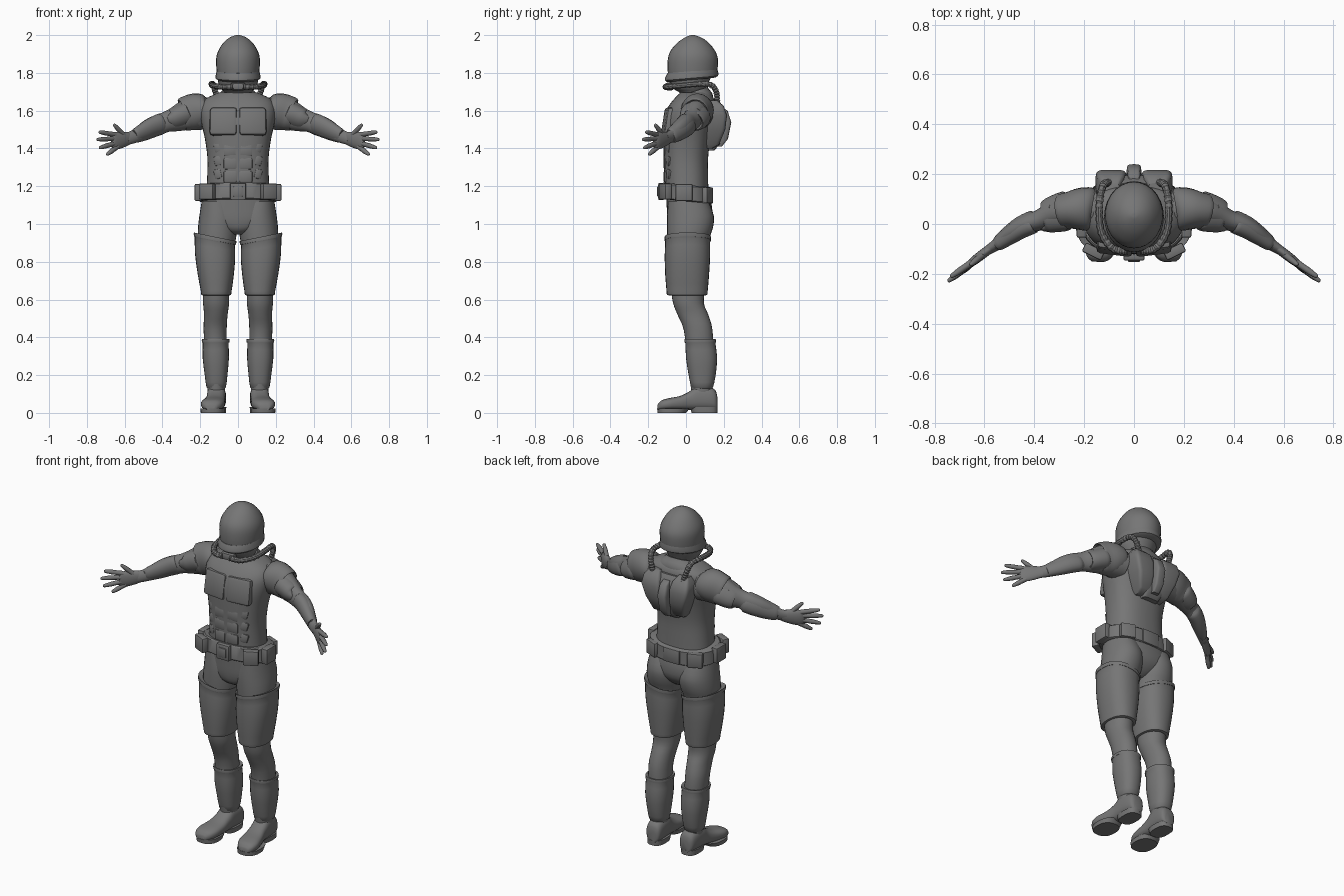
import bpy, bmesh, math
from mathutils import Vector, Matrix, Euler

suit = bpy.data.materials.new("dark_suit")
suit.diffuse_color = (.18, .18, .18, 1)


def finish(name, bm, mirror, angle=40):
    bmesh.ops.recalc_face_normals(bm, faces=bm.faces)
    me = bpy.data.meshes.new(name)
    bm.to_mesh(me)
    bm.free()
    me.materials.append(suit)
    ob = bpy.data.objects.new(name, me)
    bpy.context.collection.objects.link(ob)
    bpy.ops.object.select_all(action='DESELECT')
    ob.select_set(True)
    bpy.context.view_layer.objects.active = ob
    bpy.ops.object.shade_smooth_by_angle(angle=math.radians(angle))
    if mirror:
        ob.modifiers.new("Mirror", 'MIRROR').use_mirror_merge = False
    return ob


def smooth(rows, steps):
    # Catmull-Rom interpolation of rows of numbers
    out = []
    for i in range(len(rows) - 1):
        a, b, c, d = rows[max(i - 1, 0)], rows[i], rows[i + 1], rows[min(i + 2, len(rows) - 1)]
        for k in range(steps):
            t = k / steps
            out.append([.5 * (2 * q + (r - p) * t + (2 * p - 5 * q + 4 * r - s) * t * t
                              + (3 * q - p - 3 * r + s) * t ** 3) for p, q, r, s in zip(a, b, c, d)])
    return out + [list(rows[-1])]


def skin(name, rings, mirror, power=2.0, n=24, angle=40):
    # rings are (centre, half-axis u, half-axis v)
    bm = bmesh.new()
    loops = []
    for c, u, v in rings:
        loop = []
        for i in range(n):
            a = 2 * math.pi * i / n
            ca, sa = math.cos(a), math.sin(a)
            x = math.copysign(abs(ca) ** (2 / power), ca)
            y = math.copysign(abs(sa) ** (2 / power), sa)
            loop.append(bm.verts.new(c + u * x + v * y))
        loops.append(loop)
    for p, q in zip(loops, loops[1:]):
        for i in range(n):
            j = (i + 1) % n
            bm.faces.new((p[i], p[j], q[j], q[i]))
    bm.faces.new(loops[0])
    bm.faces.new(loops[-1])
    return finish(name, bm, mirror, angle)


def column(name, rows, mirror=False, power=2.3, steps=3, slant=None, tilt_y=0, n=28):
    # rows are (z, x0, x1, y0, y1); slant(z) raises the outer edge
    rings = [(Vector(((a + b) / 2, (c + d) / 2, z)), Vector(((b - a) / 2, 0, slant(z) if slant else 0)),
              Vector((0, (d - c) / 2, tilt_y))) for z, a, b, c, d in smooth(rows, steps)]
    return skin(name, rings, mirror, power, n)


def body(name, rows, **kw):
    # symmetric column, rows are (z, half width, y0, y1)
    return column(name, [(z, -h, h, a, b) for z, h, a, b in rows], **kw)


def tube(name, rows, steps=3, n=20, power=2.0, angle=40):
    # rows are (x, y, z, horizontal radius, vertical radius), mirrored
    rows = smooth(rows, steps)
    pts = [Vector(r[:3]) for r in rows]
    side, rings = None, []
    for i, r in enumerate(rows):
        t = (pts[min(i + 1, len(pts) - 1)] - pts[max(i - 1, 0)]).normalized()
        side = t.cross(Vector((0, 0, 1))) if side is None else side - t * side.dot(t)
        side.normalize()
        rings.append((pts[i], side * r[3], side.cross(t) * r[4]))
    return skin(name, rings, True, power, n, angle)


def box(name, loc, size, rot=(0, 0, 0), bevel=.01, mirror=True):
    bm = bmesh.new()
    bmesh.ops.create_cube(bm, size=1, matrix=Matrix.LocRotScale(Vector(loc), Euler(rot), Vector(size)))
    bmesh.ops.bevel(bm, geom=bm.edges[:], offset=bevel, segments=2, profile=.5, affect='EDGES')
    return finish(name, bm, mirror)


# head, helmet and collar
body("helmet_dome", [(1.79, .111, -.095, .163), (1.83, .115, -.098, .168), (1.88, .115, -.095, .168),
                     (1.92, .103, -.08, .152), (1.96, .077, -.045, .12), (1.985, .048, -.01, .085),
                     (1.998, .018, .02, .052), (2.0, .004, .033, .04)], power=2)
body("helmet_rim", [(1.763, .108, -.10, .155), (1.772, .12, -.112, .17), (1.785, .119, -.112, .172),
                    (1.81, .113, -.098, .166)], power=2, tilt_y=.012, steps=1)
body("face_and_neck", [(1.79, .108, -.09, .14), (1.75, .105, -.087, .12), (1.715, .087, -.065, .105),
                       (1.69, .07, -.03, .10), (1.63, .075, -.03, .11)], power=2)
body("collar", [(1.635, .15, -.085, .145), (1.665, .128, -.075, .14), (1.69, .095, -.055, .12),
                (1.70, .085, -.045, .115)], tilt_y=.025, steps=2)
box("mouthpiece", (0, -.088, 1.728), (.08, .045, .04), mirror=False)

# ribbed air hoses
hose = smooth([(.025, -.108, 1.726), (.085, -.098, 1.726), (.13, -.035, 1.732), (.14, .06, 1.74),
               (.132, .13, 1.738), (.12, .16, 1.70), (.105, .166, 1.65), (.095, .18, 1.60)], 7)
tube("air_hose", [p + [(.0165, .013)[i % 2]] * 2 for i, p in enumerate(hose)], steps=1, n=10, angle=30)

# torso
body("torso", [(1.13, .17, -.11, .12), (1.25, .163, -.115, .117), (1.35, .162, -.118, .117),
               (1.45, .175, -.12, .13), (1.54, .195, -.118, .148), (1.61, .20, -.10, .155),
               (1.66, .175, -.065, .15), (1.695, .105, -.03, .125)], power=2.4, n=36)
box("chest_plate", (.076, -.091, 1.542), (.147, .05, .15), (-.16, 0, .12), .018)
for row, z in enumerate((1.25, 1.32, 1.39)):
    box("stomach_plate", (.04, -.105, z), (.075, .026, .066), (0, 0, .05), .012)
    box("rib_plate", (.105, -.089, z + .015), (.045, .024, .055), (0, .25, .35), .011)

# backpack
column("backpack_tank", [(1.40, .03, .085, .09, .14), (1.42, .025, .10, .09, .175), (1.50, .025, .13, .09, .208),
                         (1.575, .03, .154, .09, .217), (1.625, .04, .147, .09, .20), (1.655, .06, .125, .09, .165)],
       mirror=True, power=6, steps=1)
body("backpack_core", [(1.39, .05, .08, .15), (1.42, .06, .08, .178), (1.52, .075, .08, .20),
                       (1.60, .075, .08, .195), (1.645, .06, .08, .165)], power=5, steps=1)
body("backpack_spine", [(1.41, .022, .12, .19), (1.45, .028, .12, .222), (1.54, .03, .12, .24),
                        (1.60, .026, .12, .22), (1.62, .022, .12, .19)], power=5, steps=1)

# belt, buckle and pouches
body("belt", [(1.12, .203, -.125, .135), (1.125, .21, -.13, .14), (1.20, .207, -.128, .138),
              (1.207, .198, -.122, .13)], steps=1, tilt_y=-.012, n=40)
box("buckle_frame", (0, -.132, 1.172), (.085, .03, .092), bevel=.008, mirror=False)
box("buckle_centre", (0, -.142, 1.172), (.05, .022, .055), bevel=.006, mirror=False)
box("side_pouch", (.21, -.01, 1.167), (.04, .09, .09), bevel=.007)
box("front_pouch", (.163, -.11, 1.172), (.085, .04, .086), (0, 0, .45), .007)
box("rear_pouch", (.14, .113, 1.152), (.085, .036, .084), (0, 0, -.4), .007)
box("rear_centre_pouch", (0, .127, 1.15), (.11, .034, .084), bevel=.007, mirror=False)

# pelvis and legs
body("pelvis", [(1.16, .185, -.105, .12), (1.09, .195, -.102, .138), (1.02, .185, -.098, .135),
                (.97, .10, -.085, .10), (.945, .04, -.05, .06)])
column("leg", [(1.12, .03, .192, -.095, .12), (1.04, .004, .205, -.10, .148), (.97, .004, .212, -.10, .14),
               (.90, .015, .21, -.097, .115), (.8, .03, .20, -.09, .11), (.66, .045, .187, -.08, .10),
               (.58, .047, .185, -.068, .095), (.52, .055, .18, -.045, .118), (.44, .06, .182, -.012, .14),
               (.3, .06, .175, .005, .145), (.1, .07, .16, .03, .14)], mirror=True, power=2.1)
column("thigh_guard", [(.925, .02, .222, -.104, .122), (.932, .009, .234, -.113, .132), (.912, .011, .233, -.114, .132),
                       (.905, .016, .229, -.11, .128), (.83, .015, .228, -.113, .128), (.73, .023, .214, -.11, .122),
                       (.645, .034, .197, -.103, .115), (.625, .037, .194, -.10, .112), (.622, .05, .18, -.085, .10)],
       mirror=True, steps=2, slant=lambda z: .022 * (z - .62) / .3)
column("shin_guard", [(.385, .06, .178, .01, .14), (.39, .046, .191, -.007, .157), (.373, .046, .191, -.007, .158),
                      (.368, .05, .187, -.003, .156), (.29, .048, .187, .0, .165), (.2, .056, .176, .014, .157),
                      (.135, .064, .167, .028, .143), (.13, .075, .155, .04, .13)], mirror=True, steps=2)

# boots: upper lofted from heel to toe, (y, centre x, half width, top z)
boot = smooth([(.166, .11, .025, .085), (.155, .11, .042, .12), (.12, .112, .049, .14), (.06, .115, .05, .145),
               (.02, .118, .05, .115), (-.03, .125, .057, .09), (-.09, .134, .062, .078),
               (-.13, .139, .05, .066), (-.15, .142, .028, .045)], 3)
skin("boot", [(Vector((cx, y, (top + .015) / 2)), Vector((h, 0, 0)), Vector((0, 0, (top - .015) / 2)))
              for y, cx, h, top in boot], True, 2.6)
column("boot_heel", [(0, .064, .158, .03, .166), (.03, .062, .16, .02, .167)], mirror=True, steps=1, power=2.8)
column("boot_sole", [(0, .072, .197, -.15, .0), (.024, .07, .199, -.153, .02)], mirror=True, steps=1, power=2.4)

# arms and armour
tube("arm", [(.15, .06, 1.585, .085, .085), (.25, .055, 1.582, .068, .085), (.33, .035, 1.555, .052, .066),
             (.38, .015, 1.54, .042, .054), (.43, 0, 1.522, .038, .054), (.48, -.03, 1.5, .036, .05),
             (.54, -.075, 1.467, .025, .036), (.59, -.108, 1.45, .018, .032)])
tube("shoulder_pad", [(.15, .058, 1.61, .06, .06), (.17, .06, 1.605, .085, .08), (.215, .06, 1.598, .085, .095),
                      (.26, .055, 1.587, .074, .094), (.285, .05, 1.577, .071, .087), (.287, .05, 1.577, .055, .07)])
tube("upper_arm_guard", [(.27, .053, 1.58, .06, .07), (.275, .052, 1.578, .066, .083), (.32, .04, 1.56, .061, .078),
                         (.352, .028, 1.549, .053, .068), (.357, .027, 1.548, .04, .055)])
tube("forearm_guard", [(.40, .01, 1.533, .035, .045), (.405, .008, 1.531, .043, .058), (.45, -.012, 1.513, .043, .057),
                       (.50, -.045, 1.488, .037, .05), (.545, -.078, 1.466, .028, .039), (.548, -.08, 1.465, .02, .03)])

# hands
tube("palm", [(.57, -.093, 1.455, .018, .032), (.61, -.123, 1.447, .019, .042), (.645, -.15, 1.44, .017, .046),
              (.662, -.165, 1.438, .012, .04), (.668, -.17, 1.438, .006, .03)])
fingers = [("index", (.65, -.153, 1.473), (.737, -.213, 1.487)), ("middle", (.655, -.158, 1.452), (.747, -.231, 1.447)),
           ("ring", (.65, -.155, 1.428), (.735, -.225, 1.402)), ("little", (.638, -.146, 1.41), (.695, -.198, 1.366)),
           ("thumb", (.60, -.118, 1.465), (.658, -.165, 1.528))]
for name, a, b in fingers:
    a, b = Vector(a), Vector(b)
    tube(name + "_finger", [(*a.lerp(b, t), r, r) for t, r in
                            ((0, .014), (.4, .0125), (.55, .013), (.85, .01), (.97, .007), (1, .002))], steps=2, n=10)
